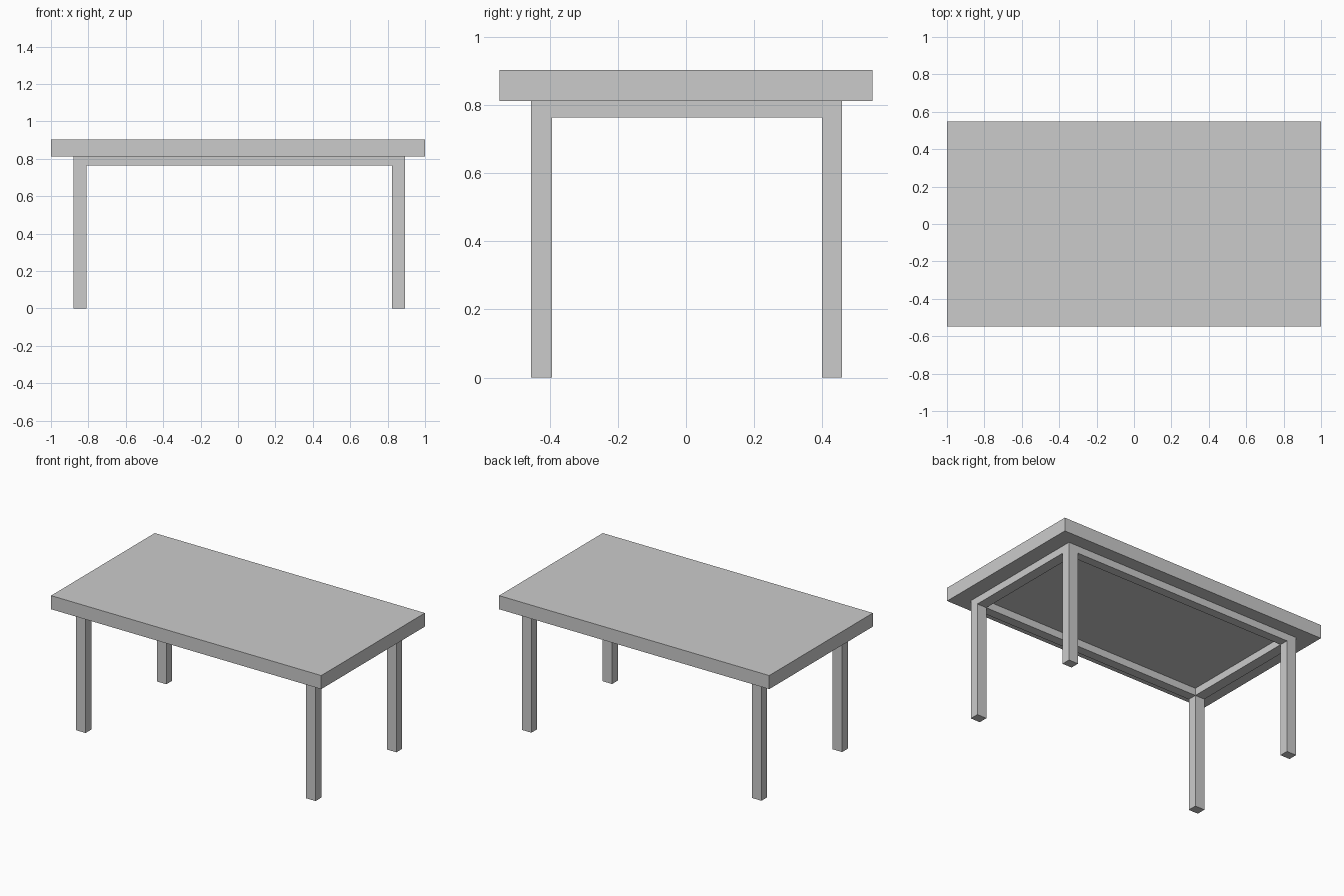
import bpy

if "Cube" in bpy.data.objects:
    bpy.data.objects.remove(bpy.data.objects["Cube"])

TOP_Z, UNDER_Z, RAIL_Z = 0.904, 0.813, 0.764
# leg spans (outer/inner edges) along each axis
X_SPANS = {"left": (-0.88, -0.81), "right": (0.823, 0.893)}
Y_SPANS = {"front": (-0.455, -0.394), "back": (0.399, 0.459)}


def box(name, xs, ys, zs):
    """Box filling the given (min, max) span on each axis."""
    spans = (xs, ys, zs)
    bpy.ops.mesh.primitive_cube_add(size=1, location=[(a + b) / 2 for a, b in spans])
    ob = bpy.context.object
    ob.name = name
    ob.scale = [b - a for a, b in spans]
    bpy.ops.object.transform_apply(location=False, rotation=False, scale=True)
    return ob


# Table top
box("table_top", (-1, 1), (-0.548, 0.548), (UNDER_Z, TOP_Z))

# Four legs
for side, xs in X_SPANS.items():
    for end, ys in Y_SPANS.items():
        box(f"{end}_{side}_leg", xs, ys, (0, UNDER_Z))

# Apron rails between the legs, as thick as the legs
inner_x = (X_SPANS["left"][1], X_SPANS["right"][0])
inner_y = (Y_SPANS["front"][1], Y_SPANS["back"][0])
for end, ys in Y_SPANS.items():
    box(f"{end}_rail", inner_x, ys, (RAIL_Z, UNDER_Z))
for side, xs in X_SPANS.items():
    box(f"{side}_rail", xs, inner_y, (RAIL_Z, UNDER_Z))
